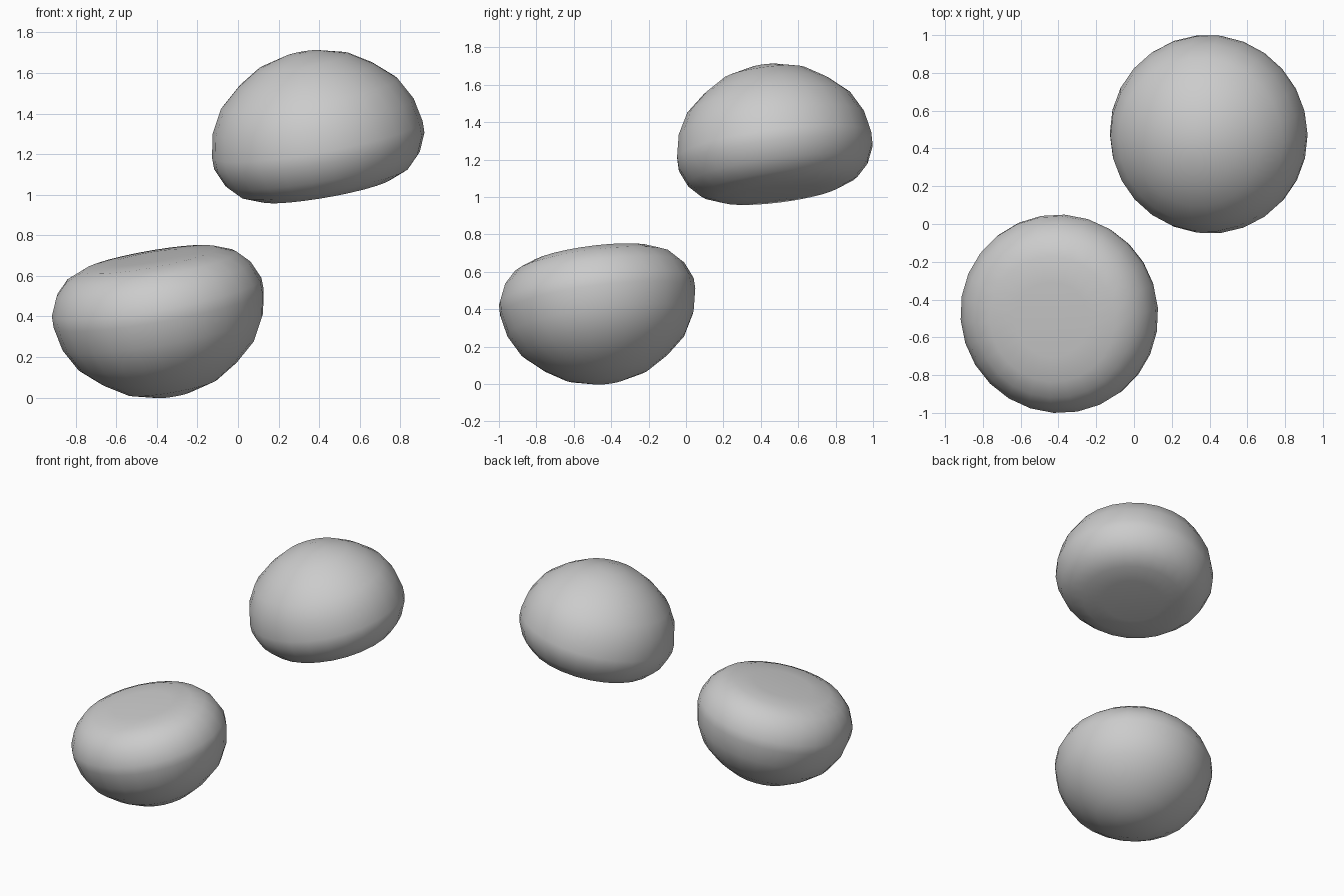
import bpy, bmesh
from math import radians
from mathutils import Vector, Matrix

if "Cube" in bpy.data.objects:
    bpy.data.objects.remove(bpy.data.objects["Cube"])

# Half outline of one pebble (radius, height): domed side up, flat side down
PROFILE = [(0, .438), (.09, .432), (.228, .393), (.34, .322), (.442, .231),
           (.503, .118), (.527, 0), (.526, -.058), (.487, -.148),
           (.425, -.212), (.335, -.249), (.2, -.258), (0, -.26)]


def pebble(name, centre, axis):
    bm = bmesh.new()
    verts = [bm.verts.new((r, 0, z)) for r, z in PROFILE]
    edges = [bm.edges.new(pair) for pair in zip(verts, verts[1:])]
    bmesh.ops.spin(bm, geom=verts + edges, cent=(0, 0, 0), axis=(0, 0, 1),
                   angle=radians(360), steps=26, use_duplicate=False)
    bmesh.ops.remove_doubles(bm, verts=bm.verts, dist=1e-4)
    bmesh.ops.recalc_face_normals(bm, faces=bm.faces)
    turn = Vector((0, 0, 1)).rotation_difference(axis).to_matrix().to_4x4()
    bm.transform(Matrix.Translation(centre) @ turn)
    for f in bm.faces:
        f.smooth = True
    mesh = bpy.data.meshes.new(name)
    bm.to_mesh(mesh)
    bm.free()
    bpy.context.collection.objects.link(bpy.data.objects.new(name, mesh))


# Two identical pebbles, mirrored through the middle of the model
middle = Vector((0, 0, .855))
offset = Vector((.391, .472, .417))
tilt = Vector((-.176, -.13, 1)).normalized()
pebble("upper_pebble", middle + offset, tilt)
pebble("lower_pebble", middle - offset, -tilt)
